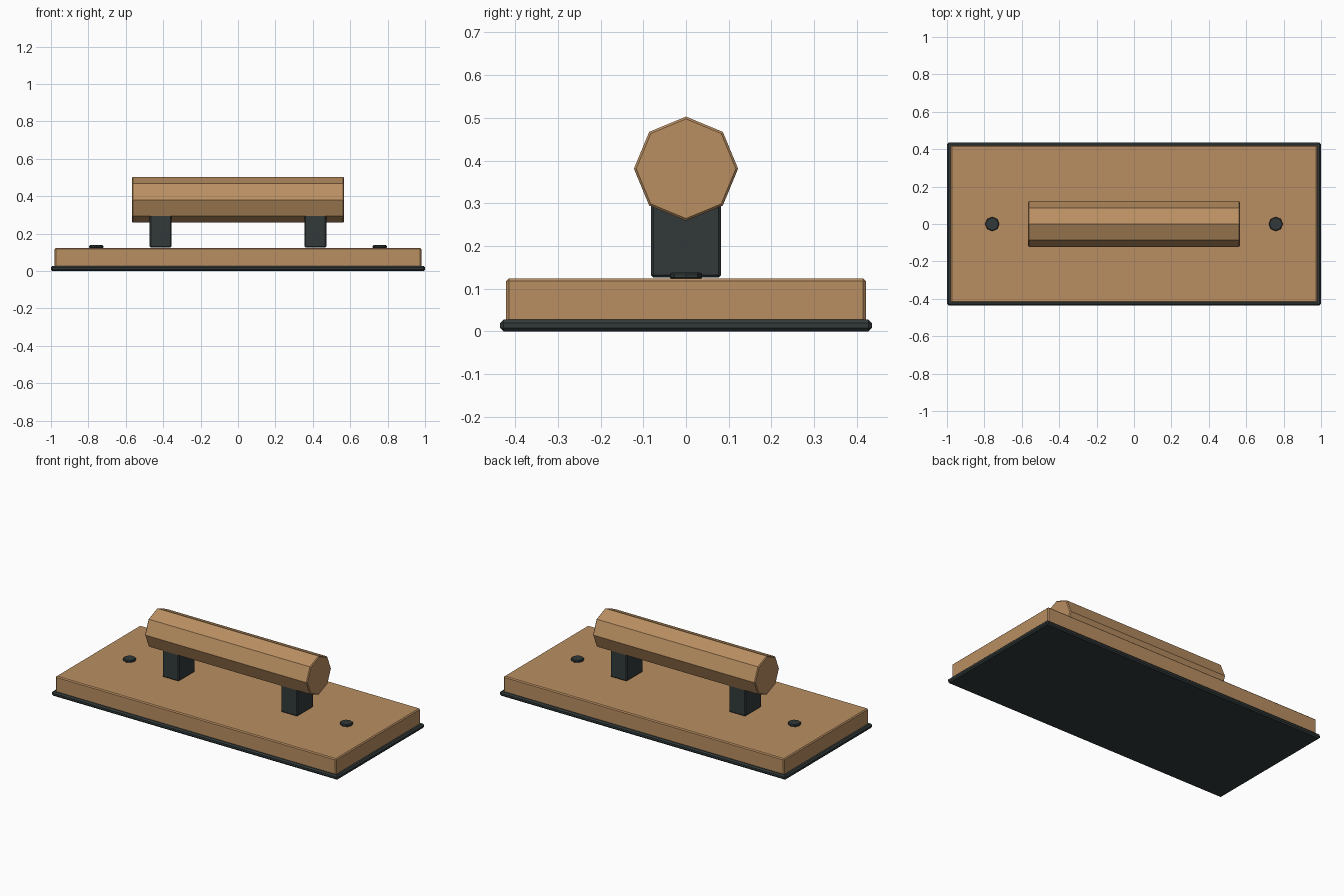
import bpy
import bmesh
from math import pi
from mathutils import Matrix

cube = bpy.data.objects.get("Cube")
if cube:
    bpy.data.objects.remove(cube, do_unlink=True)


def material(name, color):
    mat = bpy.data.materials.new(name)
    mat.use_nodes = True
    mat.diffuse_color = color
    mat.node_tree.nodes["Principled BSDF"].inputs["Base Color"].default_value = color
    return mat


wood = material("warm wood", (0.49, 0.275, 0.122, 1))
iron = material("dark iron", (0.032, 0.042, 0.042, 1))


def finish(name, bm, mat, bevel, edges=None):
    """Chamfer the edges and turn the mesh into an object."""
    bmesh.ops.bevel(bm, geom=edges or bm.edges[:], offset=bevel, segments=1,
                    affect='EDGES', clamp_overlap=True)
    bmesh.ops.recalc_face_normals(bm, faces=bm.faces[:])
    mesh = bpy.data.meshes.new(name)
    bm.to_mesh(mesh)
    bm.free()
    mesh.materials.append(mat)
    obj = bpy.data.objects.new(name, mesh)
    bpy.context.collection.objects.link(obj)
    return obj


def box(name, x, half_x, half_y, z0, z1, mat, bevel):
    bm = bmesh.new()
    place = Matrix.Translation((x, 0, (z0 + z1) / 2))
    size = Matrix.Diagonal((2 * half_x, 2 * half_y, z1 - z0, 1))
    bmesh.ops.create_cube(bm, size=1, matrix=place @ size)
    return finish(name, bm, mat, bevel)


def octagon(name, center, radius, length, mat, bevel, turn=Matrix()):
    bm = bmesh.new()
    bmesh.ops.create_cone(bm, cap_ends=True, segments=8, radius1=radius,
                          radius2=radius, depth=length,
                          matrix=Matrix.Translation(center) @ turn)
    # Only the rims of the two end caps are chamfered
    rims = [e for e in bm.edges if any(len(f.verts) == 8 for f in e.link_faces)]
    return finish(name, bm, mat, bevel, rims)


# Dark sole plate and the wooden block standing on it
box("sole_plate", 0, 1.0, 0.435, 0, 0.028, iron, 0.008)
box("wooden_block", 0, 0.98, 0.421, 0.004, 0.124, wood, 0.006)

# Grip bar lying along x
octagon("grip_bar", (0, 0, 0.381), 0.122, 1.134, wood, 0.005,
        Matrix.Rotation(pi / 2, 4, 'Y'))

# Grip posts and bolt heads on both sides
for side, sign in (("left", 1), ("right", -1)):
    box(side + "_grip_post", sign * 0.414, 0.058, 0.082, 0.126, 0.302, iron, 0.006)
    octagon(side + "_bolt_head", (sign * 0.758, 0, 0.13), 0.038, 0.016, iron, 0.004)
